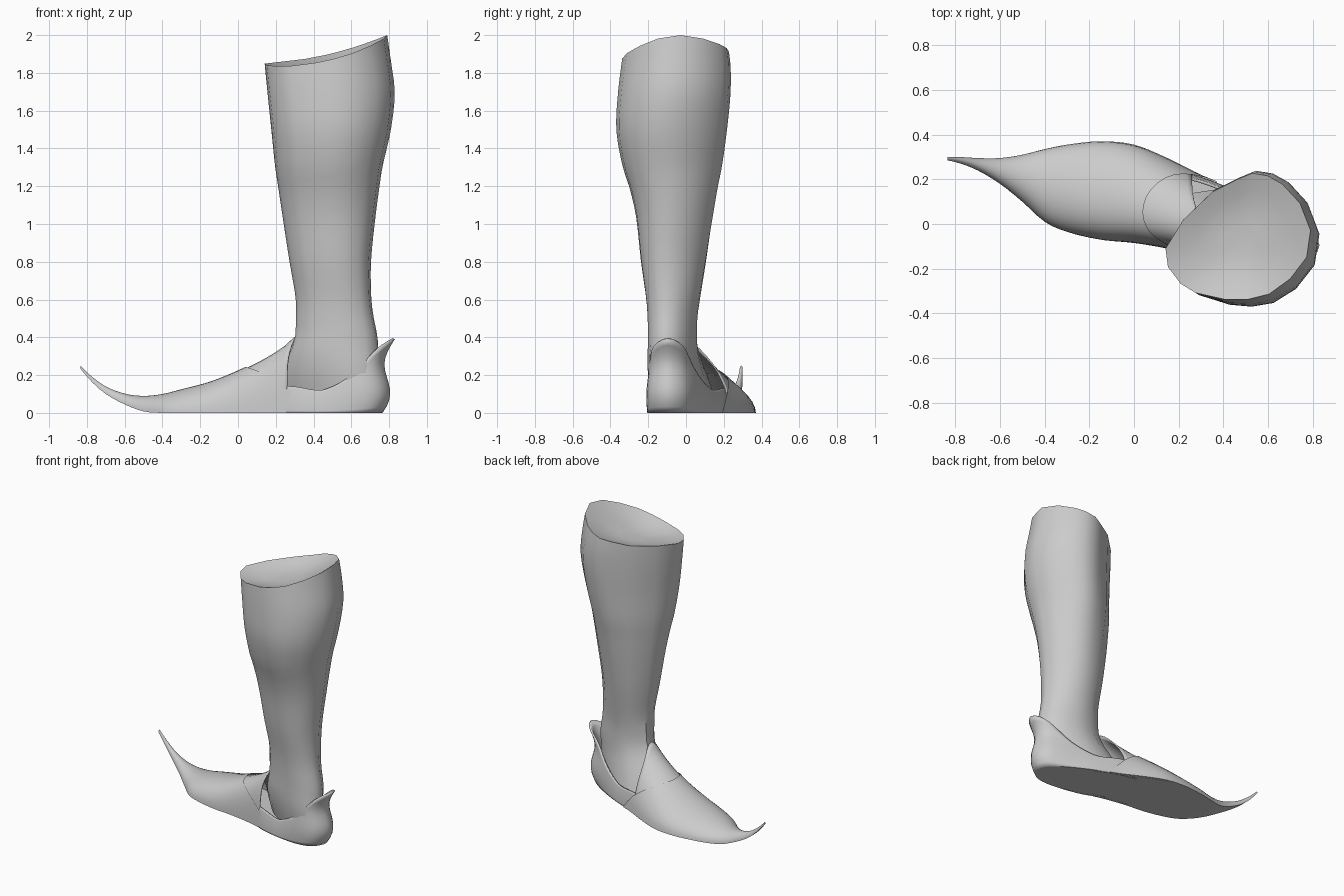
import bpy, bmesh, math
from mathutils import Vector

default_cube = bpy.data.objects.get("Cube")
if default_cube:
    bpy.data.objects.remove(default_cube, do_unlink=True)

grey = bpy.data.materials.new("plain grey")
grey.use_nodes = True
colour = (0.6, 0.6, 0.6, 1)
grey.diffuse_color = colour
grey.node_tree.nodes["Principled BSDF"].inputs["Base Color"].default_value = colour


def sample(table, key):
    """Smoothly interpolate the rows of a table by their first column."""
    last = len(table) - 1
    key = min(max(key, table[0][0]), table[last][0])
    i = 0
    while i < last - 1 and key > table[i + 1][0]:
        i += 1
    before, start, end, after = (table[max(i - 1, 0)], table[i],
                                 table[i + 1], table[min(i + 2, last)])
    span = end[0] - start[0]
    t = (key - start[0]) / span
    values = []
    for a, b, c, d in zip(before[1:], start[1:], end[1:], after[1:]):
        slope_in = (c - a) / (end[0] - before[0]) * span
        slope_out = (d - b) / (after[0] - start[0]) * span
        values.append(b + t * (slope_in + t * (3 * (c - b) - 2 * slope_in - slope_out
                      + t * (slope_in + slope_out - 2 * (c - b)))))
    return values


def finish(name, bm, thickness=0):
    mesh = bpy.data.meshes.new(name)
    bmesh.ops.remove_doubles(bm, verts=bm.verts, dist=0.0001)
    bmesh.ops.recalc_face_normals(bm, faces=bm.faces)
    bm.to_mesh(mesh)
    bm.free()
    mesh.materials.append(grey)
    obj = bpy.data.objects.new(name, mesh)
    bpy.context.collection.objects.link(obj)
    if thickness:
        solid = obj.modifiers.new("thickness", "SOLIDIFY")
        solid.thickness = thickness
        solid.offset = -1
    bpy.ops.object.select_all(action="DESELECT")
    bpy.context.view_layer.objects.active = obj
    obj.select_set(True)
    bpy.ops.object.shade_smooth_by_angle(angle=math.radians(45))
    return obj


def skin(bm, rows, closed=False):
    """Bridge rows of points with quads and return the rows of vertices."""
    grid = [[bm.verts.new(p) for p in row] for row in rows]
    for low, high in zip(grid, grid[1:]):
        count = len(low)
        for i in range(count if closed else count - 1):
            j = (i + 1) % count
            bm.faces.new((low[i], low[j], high[j], high[i]))
    return grid


# Leg: height, then the x and y limits of the section there
leg_sizes = [
    (.08, .22, .73, -.15, .12), (.2, .235, .745, -.185, .095), (.3, .265, .745, -.2, .07),
    (.4, .298, .74, -.203, .062), (.5, .303, .72, -.205, .065), (.6, .303, .707, -.212, .08),
    (.8, .27, .705, -.24, .115), (1.05, .232, .73, -.268, .155), (1.2, .21, .75, -.303, .18),
    (1.3, .195, .765, -.336, .2), (1.5, .175, .81, -.37, .225), (1.7, .155, .83, -.36, .24),
    (1.86, .14, .81, -.34, .235), (2, .125, .79, -.32, .21)]
# Calf section with a flat shin and a ridge along the seam
calf_shape = [
    (-1, -.2), (-.97, -.48), (-.8, -.74), (-.6, -.88), (-.2, -.99), (.1, -1), (.4, -.93),
    (.7, -.7), (.94, -.35), (1, .1), (.85, .55), (.6, .85), (.4, .97), (.18, 1),
    (-.03, .89), (-.36, .69), (-.76, .25)]


def leg_point(u, v, t):
    rim = 1.855 + .145 * ((u + 1) / 2) ** 1.8 + .03 * min(v, 0)
    z = .08 + t * (rim - .08)
    x0, x1, y0, y1 = sample(leg_sizes, z)
    # The ankle section is an oval turned towards the toes
    angle = math.atan2(v, u)
    ankle = min(1, 1.15 * (1 - t))
    u += ankle * (math.cos(angle) - u)
    v += ankle * (math.sin(angle - .28) - v)
    turn = -.1 * u * max(0, 1 - z / .35)
    return ((x0 + x1 + u * (x1 - x0)) / 2, (y0 + y1 + v * (y1 - y0)) / 2 + turn, z)


bm = bmesh.new()
steps = 32
rows = skin(bm, [[leg_point(u, v, i / steps) for u, v in calf_shape]
                 for i in range(steps + 1)], closed=True)
bm.faces.new(rows[0])

# Shallow dished top inside the rim
rim = rows[-1]
middle = sum((v.co for v in rim), Vector()) / len(rim)
for blend in (.25, .5, .75):
    ring = [bm.verts.new(v.co.lerp(middle, blend) - Vector((0, 0, .07 * (1 - (1 - blend) ** 2))))
            for v in rows[-1]]
    for i, vert in enumerate(ring):
        bm.faces.new((rim[i - 1], rim[i], vert, ring[i - 1]))
    rim = ring
bm.faces.new(rim)
finish("leg", bm)

# Front of the shoe: x, side limits, underside, ridge height, ridge shift
shoe_sizes = [
    (-.835, .285, .3, .235, .25, 0), (-.78, .272, .3, .17, .197, 0),
    (-.7, .24, .295, .1, .14, 0), (-.6, .18, .295, .045, .102, 0),
    (-.5, .1, .31, .008, .09, 0), (-.4, .01, .335, 0, .1, -.01),
    (-.3, -.035, .355, 0, .125, -.025), (-.15, -.07, .37, 0, .165, -.05),
    (0, -.085, .355, 0, .225, -.07), (.15, -.11, .295, 0, .3, -.075),
    (.25, -.135, .245, 0, .365, -.07), (.3, -.145, .22, 0, .41, -.065),
    (.4, -.165, .18, 0, .45, -.06)]


def shoe_point(x, angle, inset=0):
    y0, y1, z0, z1, shift = sample(shoe_sizes, x)
    half = (y1 - y0) / 2 - inset
    rise = math.sin(angle)
    return (x, (y0 + y1) / 2 - half * math.cos(angle) + shift * rise ** 2,
            z0 + (z1 - z0 - inset) * rise)


arc = [math.pi * i / 20 for i in range(21)]

# Vamp, with its rear edge sweeping back down each side
bm = bmesh.new()
steps = 36
rows = []
for i in range(steps + 1):
    rows.append([shoe_point(-.835 + i / steps * (.875 + .33 * (1 - math.sin(a))), a)
                 for a in arc])
grid = skin(bm, rows)
bm.faces.new(grid[0])
for low, high in zip(grid, grid[1:]):
    bm.faces.new((low[0], high[0], high[-1], low[-1]))
finish("vamp", bm)

# Tongue tucked under the vamp and flaring up against the ankle
bm = bmesh.new()
skin(bm, [[shoe_point(i / 12 * (.26 + .04 * math.sin(a) ** 8), a, .008) for a in arc]
          for i in range(13)])
finish("tongue", bm, .008)

# Heel quarter: distance round the heel, sole x and y, top edge height
quarter_edge = [
    (0, .18, -.1, .14), (1, .3, -.155, .14), (2, .42, -.185, .12), (3, .5, -.198, .14),
    (4, .6, -.208, .2), (5, .69, -.2, .29), (6, .75, -.165, .355), (7, .785, -.095, .39),
    (8, .755, -.02, .355), (9, .69, .03, .29), (10, .6, .08, .2), (11, .5, .13, .14),
    (12, .42, .165, .12), (13, .3, .21, .13), (14, .18, .24, .13)]
# Outward bulge of the heel by height
heel_bulge = [(0, -.02), (.05, .01), (.12, .02), (.25, -.01), (.32, .005), (.39, .045)]


def quarter_column(s):
    x, y, top = sample(quarter_edge, s)
    weight = math.exp(-((s - 7) / 2.2) ** 2)
    outward = Vector((x - .6, y + .09, 0)).normalized() * weight
    lean = math.copysign(.015, s - 7) * (1 - weight)
    column = []
    for i in range(13):
        z = top * i / 12
        column.append(Vector((x, y - lean * (i / 12) ** 2, z))
                      + outward * sample(heel_bulge, z)[0])
    return column


columns = [quarter_column(i / 3) for i in range(43)]
bm = bmesh.new()
skin(bm, columns)
finish("heel_quarter", bm, .012)

# Flat sole under the heel
bm = bmesh.new()
sole = [bm.verts.new(column[0]) for column in columns]
for i in range(len(sole) // 2):
    a, b, c, d = sole[i], sole[i + 1], sole[-i - 2], sole[-i - 1]
    bm.faces.new((a, b, c, d) if b != c else (a, b, d))
finish("heel_sole", bm)
